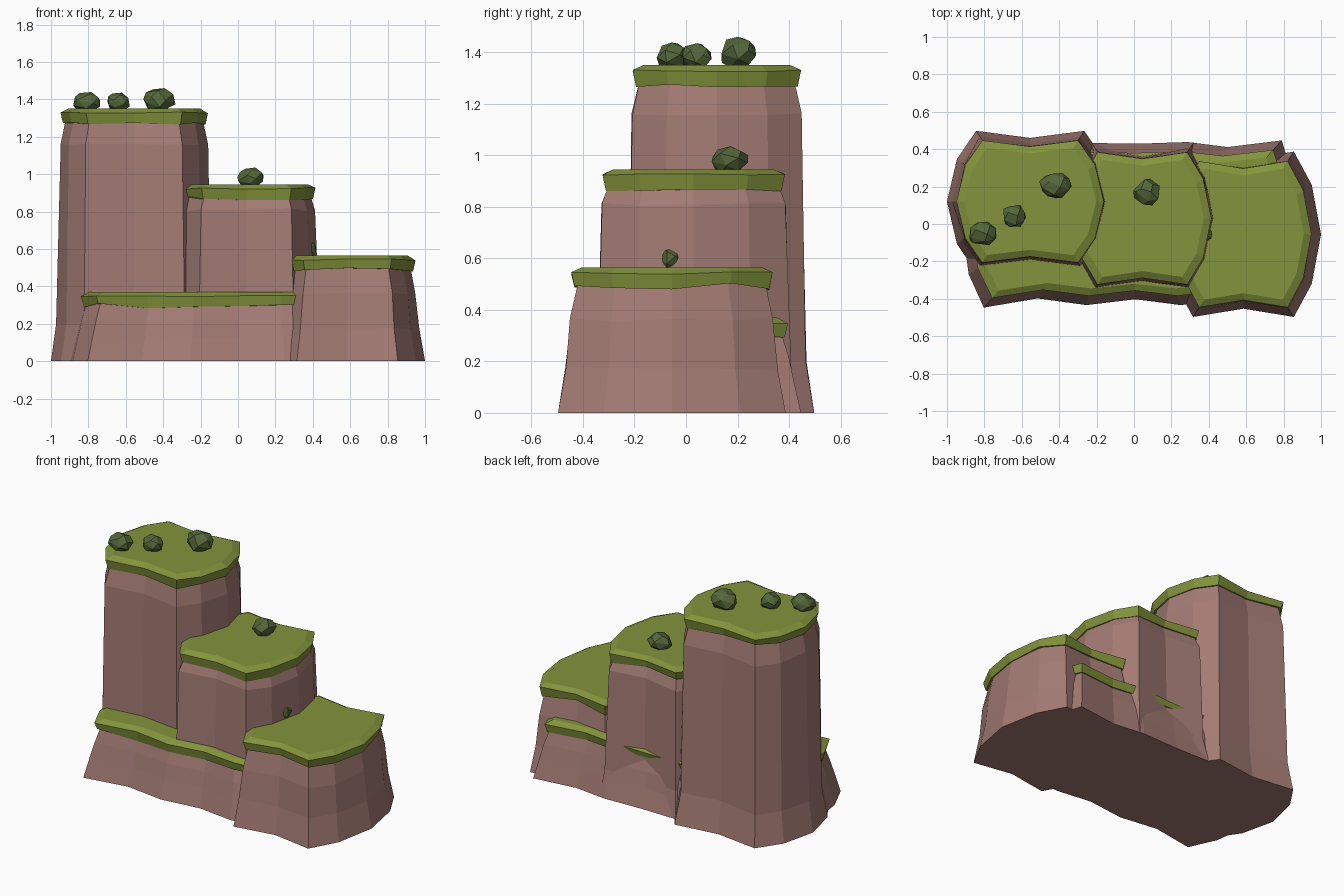
import bpy, bmesh, math, random
from mathutils import Vector

if "Cube" in bpy.data.objects:
    bpy.data.objects.remove(bpy.data.objects["Cube"])

random.seed(4)


def material(name, rgb):
    m = bpy.data.materials.new(name)
    m.diffuse_color = (*rgb, 1)
    m.use_nodes = True
    m.node_tree.nodes["Principled BSDF"].inputs["Base Color"].default_value = m.diffuse_color
    return m


ROCK = material("reddish_rock", (0.37, 0.20, 0.175))
GRASS = material("grass", (0.23, 0.295, 0.045))
BUSH = material("dark_bush", (0.09, 0.135, 0.042))


def finish(name, bm, mat):
    bmesh.ops.recalc_face_normals(bm, faces=bm.faces[:])
    me = bpy.data.meshes.new(name)
    bm.to_mesh(me)
    bm.free()
    me.materials.append(mat)
    ob = bpy.data.objects.new(name, me)
    bpy.context.collection.objects.link(ob)
    return ob


def loft(name, rings, mat):
    """Closed solid through a stack of equal-length rings."""
    bm = bmesh.new()
    loops = [[bm.verts.new(p) for p in r] for r in rings]
    n = len(loops[0])
    for a, b in zip(loops, loops[1:]):
        for i in range(n):
            j = (i + 1) % n
            bm.faces.new((a[i], a[j], b[j], b[i]))
    bm.faces.new(loops[0][::-1])
    bm.faces.new(loops[-1])
    return finish(name, bm, mat)


# Unit outlines, counter-clockwise from the front left corner
BLOCK = [(-.65, -1), (0, -.9), (.65, -1), (.88, -.6), (1, 0), (.88, .6),
         (.65, 1), (0, .9), (-.65, 1), (-.88, .6), (-1, 0), (-.88, -.6)]
LEDGE = [(-.87, -1), (-.55, -.89), (-.26, -.97), (.03, -.9), (.3, -.97), (.58, -.9),
         (.9, -1), (.96, -.6), (1, 0), (.96, .6),
         (.9, 1), (.58, .92), (.34, .98), (.04, .96), (-.26, .97), (-.55, .9),
         (-.88, 1), (-.96, .6), (-1, 0), (-.96, -.6)]


def terrace(name, outline, cx, cy, hx, hy, top, z1, z2):
    """Tapered rock column with an overhanging grass cap."""
    def ring(inset, z, jit=0.0, jz=0.0):
        out = []
        for u, v in outline:
            d = inset + random.uniform(-jit, jit)
            out.append((cx + u * (hx - d), cy + v * (hy - d),
                        z + random.uniform(-jz, jz)))
        return out

    loft(name + "_rock", [ring(0, 0), ring(.03, z1, .004, .008),
                          ring(.05, z2, .004, .008), ring(.08, top - .05)], ROCK)
    loft(name + "_grass", [ring(.064, top - .073, 0, .014), ring(.051, top - .022, 0, .005),
                           ring(.092, top)], GRASS)


terrace("tall_terrace", BLOCK, -.555, .12, .445, .378, 1.35, .2, 1.16)
terrace("middle_terrace", BLOCK, .045, .03, .42, .405, .945, .17, .81)
terrace("right_terrace", BLOCK, .585, -.055, .415, .442, .565, .17, .36)
terrace("low_ledge", LEDGE, -.02, 0, .9, .447, .37, .12, .22)


# Faceted bushes: convex hull of a jittered point cloud on a ball
def bush(name, x, y, z, rx, ry, rz):
    bm = bmesh.new()
    n = 20
    for i in range(n):
        h = 1 - 2 * (i + .5) / n
        a = i * 2.39996 + random.uniform(-.25, .25)
        r = math.sqrt(1 - h * h)
        k = random.uniform(.93, 1.08)
        bm.verts.new(Vector((x + rx * k * r * math.cos(a),
                             y + ry * k * r * math.sin(a), z + rz * k * h)))
    bmesh.ops.convex_hull(bm, input=bm.verts[:])
    bmesh.ops.dissolve_limit(bm, angle_limit=math.radians(14),
                             verts=bm.verts[:], edges=bm.edges[:])
    finish(name, bm, BUSH)


bush("bush_left", -.81, -.05, 1.382, .078, .066, .056)
bush("bush_centre", -.642, .04, 1.382, .064, .066, .054)
bush("bush_large", -.418, .205, 1.398, .087, .075, .068)
bush("bush_middle", .07, .168, .98, .072, .073, .058)
bush("bush_ledge", .355, -.055, .6, .062, .062, .055)
